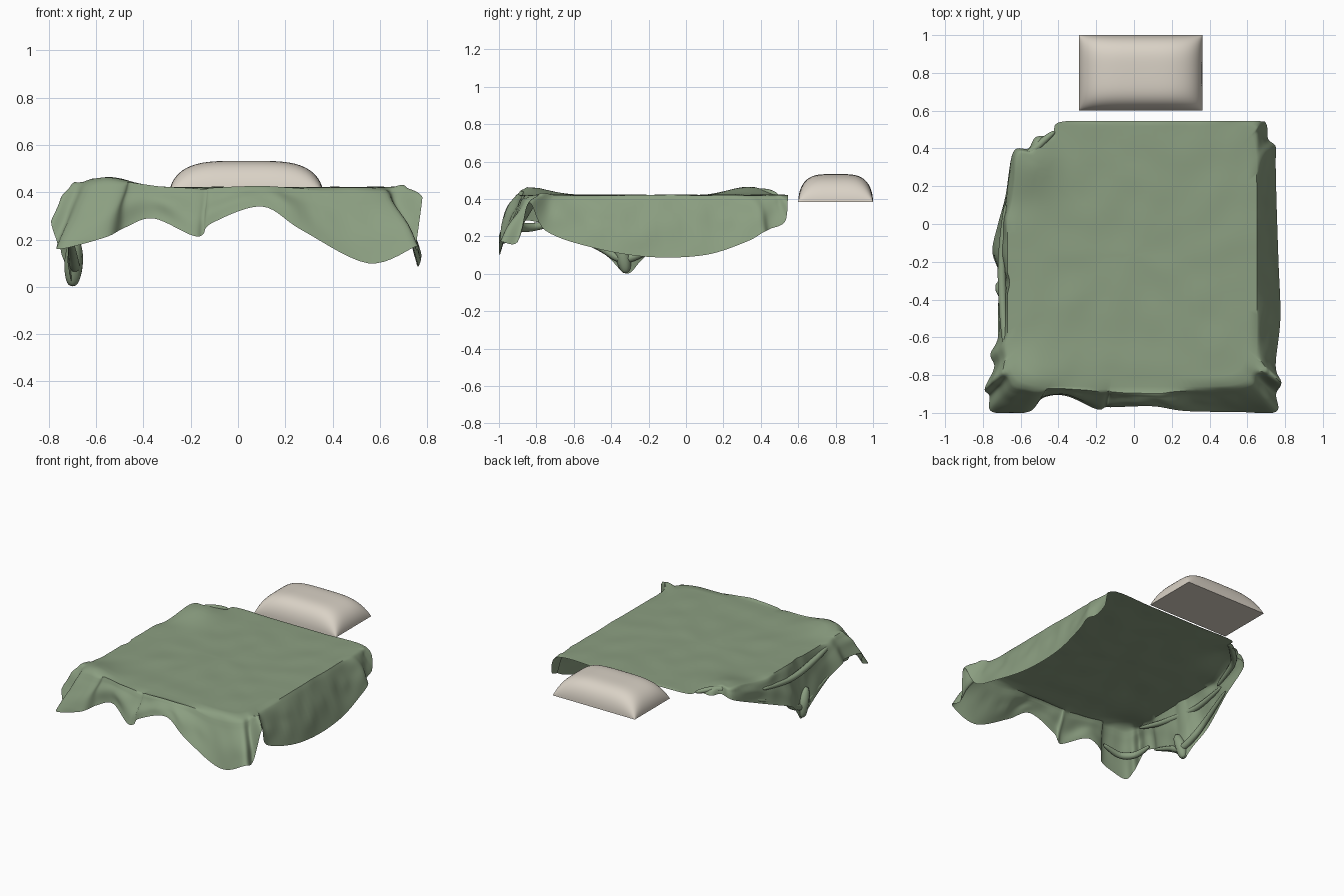
import bpy, bmesh, math
from mathutils import Vector, noise

if "Cube" in bpy.data.objects:
    bpy.data.objects.remove(bpy.data.objects["Cube"], do_unlink=True)


def make_material(name, color):
    mat = bpy.data.materials.new(name)
    mat.use_nodes = True
    mat.diffuse_color = color
    mat.node_tree.nodes["Principled BSDF"].inputs["Base Color"].default_value = color
    return mat


def make_object(name, bm, mat):
    mesh = bpy.data.meshes.new(name)
    bm.to_mesh(mesh)
    bm.free()
    obj = bpy.data.objects.new(name, mesh)
    bpy.context.collection.objects.link(obj)
    mesh.materials.append(mat)
    bpy.ops.object.select_all(action='DESELECT')
    obj.select_set(True)
    bpy.context.view_layer.objects.active = obj
    bpy.ops.object.shade_smooth_by_angle(angle=math.radians(50))
    return obj


def spline(a, b, c, d, t):
    """Catmull-Rom point between b and c."""
    return 0.5 * (2 * b + (c - a) * t + (2 * a - 5 * b + 4 * c - d) * t * t
                  + (3 * b - a - 3 * c + d) * t ** 3)


green = make_material("sage green cloth", (0.26, 0.345, 0.22, 1))
cream = make_material("cream cotton", (0.70, 0.645, 0.565, 1))

# Hanging hem of the blanket: back left, right-hand side, front, left side, back
hem = [
    (-.39, .54, .42), (-.43, .475, .42), (-.52, .46, .41), (-.56, .4, .41), (-.64, .38, .38),
    (-.68, .15, .28), (-.72, 0, .22), (-.75, -.14, .16), (-.72, -.24, .07), (-.7, -.32, 0),
    (-.72, -.43, .1), (-.72, -.6, .19), (-.76, -.69, .26), (-.74, -.76, .27),
    (-.79, -.87, .28), (-.765, -.91, .19),
    (-.75, -.995, .16), (-.56, -.995, .21), (-.48, -.92, .25), (-.36, -.91, .29),
    (-.2, -.98, .22), (-.15, -.97, .22), (-.11, -.97, .27), (.1, -.965, .34),
    (.27, -.99, .24), (.55, -.995, .1), (.75, -.995, .17), (.752, -.9, .17),
    (.78, -.84, .38), (.75, -.75, .23), (.775, -.5, .14), (.765, -.2, .09),
    (.755, .1, .1), (.75, .32, .17), (.75, .41, .22), (.71, .45, .24), (.7, .53, .28),
    (.64, .545, .41), (.3, .545, .415), (-.1, .545, .415),
]
center = Vector((-.01, -.16))
half = Vector((.66, .70))


def top_height(p):
    """Flat bed top with two bunched-up corners and faint wrinkles."""
    z = .42
    for x, y in ((-.56, -.83), (-.55, .32)):
        z += .045 * math.exp(-((p.x - x) ** 2 + (p.y - y) ** 2) / .02)
    return z + .006 * noise.noise(Vector((p.x * 6, p.y * 6, 0)))


def shoulder(h):
    """Point on the mattress edge lying inward of a hem point."""
    d = Vector((h.x, h.y)) - center
    size = ((abs(d.x) / half.x) ** 10 + (abs(d.y) / half.y) ** 10) ** .1
    return center + d * min(1 / size, .94)


# Blanket: rings from the middle of the top to the shoulder, then down the skirt
knots = [Vector(h) for h in hem]
path = []
for i in range(len(knots)):
    a, b, c, d = (knots[(i + k) % len(knots)] for k in (-1, 0, 1, 2))
    path += [spline(a, b, c, d, s / 7) for s in range(7)]
bm = bmesh.new()
middle = bm.verts.new((center.x, center.y, top_height(center)))
rings = []
inner, outer = 14, 16
for r in range(1, inner + 1):
    ring = []
    for h in path:
        p = center.lerp(shoulder(h), r / inner)
        ring.append(bm.verts.new((p.x, p.y, top_height(p))))
    rings.append(ring)
for r in range(1, outer + 1):
    t = r / outer
    ring = []
    for h in path:
        p = shoulder(h)
        drop = max(h.z, 0)
        # Long falls hang straight, short ones billow outward first
        steep = min(1, max(0, (.36 - drop) / .2))
        q = p.lerp(Vector((h.x, h.y)), t ** (.45 + .45 * steep))
        z = top_height(p)
        z += (drop - z) * t ** (1.6 - .5 * steep)
        away = (p - center).normalized()
        fold = noise.noise(Vector((h.x * 8, h.y * 8, t * 2))) * .02 * math.sin(math.pi * t)
        q += away * fold * min(1, (.45 - drop) * 6)
        # Raised welt along the front edge
        if p.y < -.7:
            z += .012 * math.exp(-((t - .15) / .07) ** 2)
        ring.append(bm.verts.new((q.x, max(q.y, -1), z)))
    rings.append(ring)
count = len(path)
for j in range(count):
    k = (j + 1) % count
    bm.faces.new((middle, rings[0][j], rings[0][k]))
    for a, b in zip(rings, rings[1:]):
        bm.faces.new((a[j], b[j], b[k], a[k]))
make_object("blanket", bm, green)


def make_fold(name, points, radius):
    """Rolled crease of cloth that tapers at both ends."""
    pts = [Vector(p) for p in points]
    bm = bmesh.new()
    steps, sides = 30, 10
    spans = len(pts) - 1
    previous = None
    for s in range(steps + 1):
        f = min(s / steps * spans, spans - .0001)
        i = int(f)
        b, c = pts[i], pts[i + 1]
        pos = spline(pts[max(i - 1, 0)], b, c, pts[min(i + 2, spans)], f - i)
        side = (c - b).cross(Vector((0, 0, 1))).normalized()
        up = side.cross(c - b).normalized()
        size = radius * (.2 + .8 * math.sin(math.pi * s / steps) ** .6)
        ring = []
        for n in range(sides):
            ang = 2 * math.pi * n / sides
            ring.append(bm.verts.new(pos + (side * math.cos(ang) + up * math.sin(ang)) * size))
        if previous:
            for n in range(sides):
                m = (n + 1) % sides
                bm.faces.new((previous[n], previous[m], ring[m], ring[n]))
        previous = ring
    bmesh.ops.recalc_face_normals(bm, faces=bm.faces)
    make_object(name, bm, green)


# Rolled creases and turned-under hems
make_fold("side_fold", [(-.68, .1, .36), (-.7, -.2, .33), (-.69, -.5, .36), (-.67, -.74, .41)], .022)
make_fold("back_corner_fold", [(-.66, .08, .37), (-.61, .3, .425), (-.5, .42, .435),
                               (-.42, .49, .42)], .022)
make_fold("side_hem_roll", [(-.71, -.63, .21), (-.7, -.46, .14), (-.69, -.34, .08),
                            (-.7, -.22, .12), (-.71, -.1, .2), (-.67, .15, .3)], .024)
make_fold("side_tail", [(-.69, -.38, .2), (-.695, -.34, .1), (-.7, -.32, .005)], .04)
make_fold("front_corner_roll", [(-.72, -.7, .27), (-.7, -.82, .25), (-.62, -.89, .25),
                                (-.48, -.89, .28)], .025)

# Pillow: domed top on a flat base, with sharp corners
bm = bmesh.new()
n = 32
bmesh.ops.create_grid(bm, x_segments=n, y_segments=n, size=1)
for v in bm.verts:
    u, w = (math.sin(c * math.pi / 2) for c in v.co.xy)
    dome = max(0, (1 - u ** 4) * (1 - w ** 4))
    v.co = (.035 + .327 * u, .8 + .2 * w, .383 + .15 * dome ** .5)
rim = [e for e in bm.edges if e.is_boundary]
bmesh.ops.holes_fill(bm, edges=rim, sides=0)
bmesh.ops.recalc_face_normals(bm, faces=bm.faces)
make_object("pillow", bm, cream)
